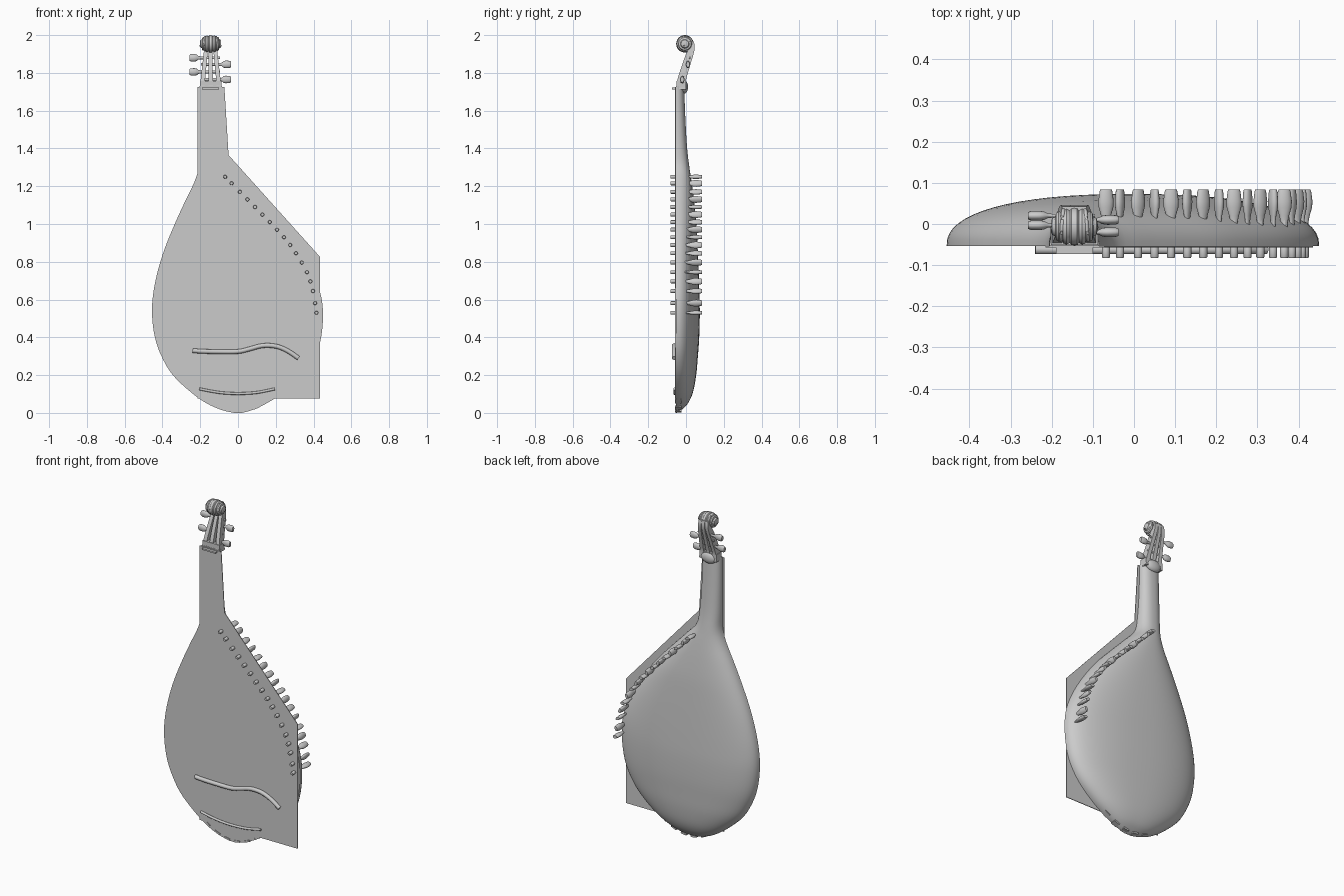
import bpy, bmesh
from math import sin, cos, pi, atan2, radians
from mathutils import Matrix, Vector

if "Cube" in bpy.data.objects:
    bpy.data.objects.remove(bpy.data.objects["Cube"])

FRONT = -0.053      # plane of the soundboard
HX = -0.145         # centre line of neck and head


def make(name, verts, faces):
    me = bpy.data.meshes.new(name)
    me.from_pydata([tuple(v) for v in verts], [], faces)
    bm = bmesh.new()
    bm.from_mesh(me)
    bmesh.ops.recalc_face_normals(bm, faces=bm.faces)
    bm.to_mesh(me)
    bm.free()
    ob = bpy.data.objects.new(name, me)
    bpy.context.collection.objects.link(ob)
    return ob


def loft(name, rings):
    n = len(rings[0])
    verts = [v for r in rings for v in r]
    faces = [(i * n + j, i * n + (j + 1) % n, (i + 1) * n + (j + 1) % n, (i + 1) * n + j)
             for i in range(len(rings) - 1) for j in range(n)]
    faces += [tuple(range(n)), tuple(range(len(verts) - n, len(verts)))]
    return make(name, verts, faces)


def lathe(name, profile, matrix, flat=1.0, seg=16):
    """profile of (radius, height) about local z; flat squashes local y"""
    return loft(name, [[matrix @ Vector((r * cos(2 * pi * k / seg), flat * r * sin(2 * pi * k / seg), h))
                        for k in range(seg)] for r, h in profile])


def box(name, centre, size, rot=0):
    m = Matrix.Translation(centre) @ Matrix.Rotation(rot, 4, 'Y')
    x, y, z = (s / 2 for s in size)
    return loft(name, [[m @ Vector((a * x, b * y, c * z)) for a, b in ((-1, -1), (1, -1), (1, 1), (-1, 1))]
                       for c in (-1, 1)])


def spline(rows, steps):
    """Catmull-Rom through rows of numbers"""
    out = []
    p = [rows[0]] + rows + [rows[-1]]
    for i in range(1, len(p) - 2):
        for s in range(steps):
            t = s / steps
            out.append([0.5 * (2 * b + (c - a) * t + (2 * a - 5 * b + 4 * c - d) * t * t
                               + (3 * b - a - 3 * c + d) * t ** 3)
                        for a, b, c, d in zip(*p[i - 1:i + 3])])
    return out + [list(rows[-1])]


def tube(name, pts, radius):
    pts = [Vector(p) for p in pts]
    rings = []
    for i, p in enumerate(pts):
        d = (pts[min(i + 1, len(pts) - 1)] - pts[max(i - 1, 0)]).normalized()
        side = d.cross(Vector((0, 1, 0))) if abs(d.y) < 0.9 else d.cross(Vector((1, 0, 0)))
        side.normalize()
        up = d.cross(side)
        rings.append([p + radius * (side * cos(2 * pi * k / 10) + up * sin(2 * pi * k / 10)) for k in range(10)])
    return loft(name, rings)


# Bowl back and neck in one skin: z, left x, right x, back y
rows = [(1.73, -.205, -.085, -.01), (1.55, -.207, -.08, -.003), (1.40, -.207, -.07, .006),
        (1.30, -.208, -.05, .018), (1.22, -.232, .02, .03), (1.12, -.28, .115, .043),
        (1.0, -.335, .225, .055), (.87, -.388, .32, .062), (.75, -.425, .39, .067),
        (.63, -.449, .437, .071), (.52, -.455, .45, .073), (.4, -.44, .44, .07),
        (.3, -.405, .41, .063), (.2, -.345, .345, .054), (.11, -.25, .245, .037),
        (.05, -.165, .15, .01), (.015, -.085, .075, -.025), (0, -.02, .02, -.05)]
rings = []
for z, xl, xr, back in spline(rows, 4):
    e = 2 / 2.35
    ring = []
    for k in range(33):
        c, s = cos(pi * k / 32), max(0, sin(pi * k / 32))
        ring.append(((xl + xr) / 2 + (xr - xl) / 2 * (abs(c) ** e) * (1 if c > 0 else -1),
                     FRONT + (back - FRONT) * s ** e, max(z, 0)))
    rings.append(ring)
loft("body_and_neck", rings)

# Flat front plate
plate = [(-.215, .075), (.435, .075), (.435, .825), (-.05, 1.365), (-.072, 1.725), (-.215, 1.725)]
loft("front_plate", [[(x, y, z) for x, z in plate] for y in (FRONT - .004, FRONT)])

# Bridge, string holder and nut
bridge = [(-.24, .33), (-.19, .326), (-.1, .324), (0, .325), (.06, .338), (.13, .356), (.2, .353), (.26, .33), (.32, .29)]
tube("bridge", [(x, -.062, z) for x, z in spline(bridge, 4)], .012)
holder = [(-.205, .127), (-.1, .108), (0, .102), (.1, .108), (.195, .127)]
tube("string_holder", [(x, -.06, z) for x, z in spline(holder, 4)], .007)
box("nut", (HX, -.063, 1.717), (.09, .02, .009))

# String tabs wrapped round the bottom rim
for i in range(6):
    x = -.165 + i * .066
    box(f"bottom_tab_{i}", (x, -.04, 2.1 * x * x + .008), (.036, .034, .01), -atan2(4.2 * x, 1))

# Row of tuning pegs along the shoulder: pin in front, paddle behind
row = [(-.068, 1.25), (.01, 1.17), (.09, 1.09), (.168, 1.01), (.243, .93), (.307, .845),
       (.365, .745), (.397, .645), (.415, .53)]
for i, (x, z) in enumerate(spline(row, 2)):
    m = Matrix.Translation((x, 0, z)) @ Matrix.Rotation(radians(-90), 4, 'X')
    lathe(f"peg_pin_{i}", [(.008, -.083), (.01, -.08), (.01, -.05), (.006, -.045), (.006, .02)], m, seg=12)
    turn = m @ Matrix.Rotation(radians((10, 70, 35, 110)[i % 4]), 4, 'Z')
    lathe(f"peg_handle_{i}", [(.008, -.01), (.009, .005), (.012, .02), (.018, .04), (.019, .055),
                              (.016, .078), (.014, .084)], turn, flat=.6)

# Head: three converging bars with open slots, a base block and heel
side = [(1.715, -.054, 0), (1.76, -.046, 0), (1.80, -.035, .01), (1.85, -.018, .025),
        (1.90, 0, .04), (1.935, .018, .046), (1.965, .015, .042)]
for n, name in ((-1, "left"), (0, "middle"), (1, "right")):
    rings = []
    for z, yf, yb in spline(side, 4):
        t = (z - 1.715) / .25
        x, w = HX + n * (.046 - .026 * t), .012 - .002 * t
        rings.append([(x - w, yf, z), (x + w, yf, z), (x + w, yb, z), (x - w, yb, z)])
    loft(f"head_bar_{name}", rings)
box("head_base", (HX, -.026, 1.735), (.114, .05, .045))
bm_heel = Matrix.Translation((HX, -.01, 1.725))
lathe("heel", [(.05 * sin(pi * k / 12) + .0005, -.035 * cos(pi * k / 12)) for k in range(13)], bm_heel, flat=.42)

# Scroll: ribbed barrel across x with a spiral on each end
barrel = [(.012, -.056), (.02, -.054), (.024, -.046), (.033, -.044), (.037, -.038), (.034, -.03),
          (.041, -.027), (.044, -.019), (.040, -.011), (.045, -.007), (.046, 0)]
barrel += [(r, -h) for r, h in reversed(barrel[:-1])]
SC = Vector((HX, -.006, 1.954))
lathe("scroll", barrel, Matrix.Translation(SC) @ Matrix.Rotation(radians(90), 4, 'Y'), seg=32)
for s in (-1, 1):
    pts = []
    for k in range(49):
        a, r = k / 48 * 3.5 * pi, .041 - .031 * k / 48
        pts.append(SC + Vector((s * (.026 + .028 * k / 48), r * cos(a), r * sin(a))))
    tube(f"scroll_spiral_{'left' if s < 0 else 'right'}", pts, .005)

# Four side pegs in the head
for i, (s, y, z) in enumerate([(-1, .02, 1.88), (1, .01, 1.845), (-1, -.003, 1.805), (1, -.02, 1.765)]):
    m = Matrix.Translation((HX, y, z)) @ Matrix.Rotation(radians(90 * s), 4, 'Y')
    d = 0.005 if s < 0 else 0.0
    lathe(f"head_peg_{i}", [(.007, -.05), (.008, .055), (.01, .06 + d), (.017, .068 + d), (.02, .08 + d),
                            (.019, .1 + d), (.015, .107 + d)], m, flat=.6)

# Smooth shading with sharp edges kept
bpy.ops.object.select_all(action='DESELECT')
for ob in bpy.context.scene.objects:
    ob.select_set(True)
    bpy.context.view_layer.objects.active = ob
bpy.ops.object.shade_smooth_by_angle(angle=radians(40))
